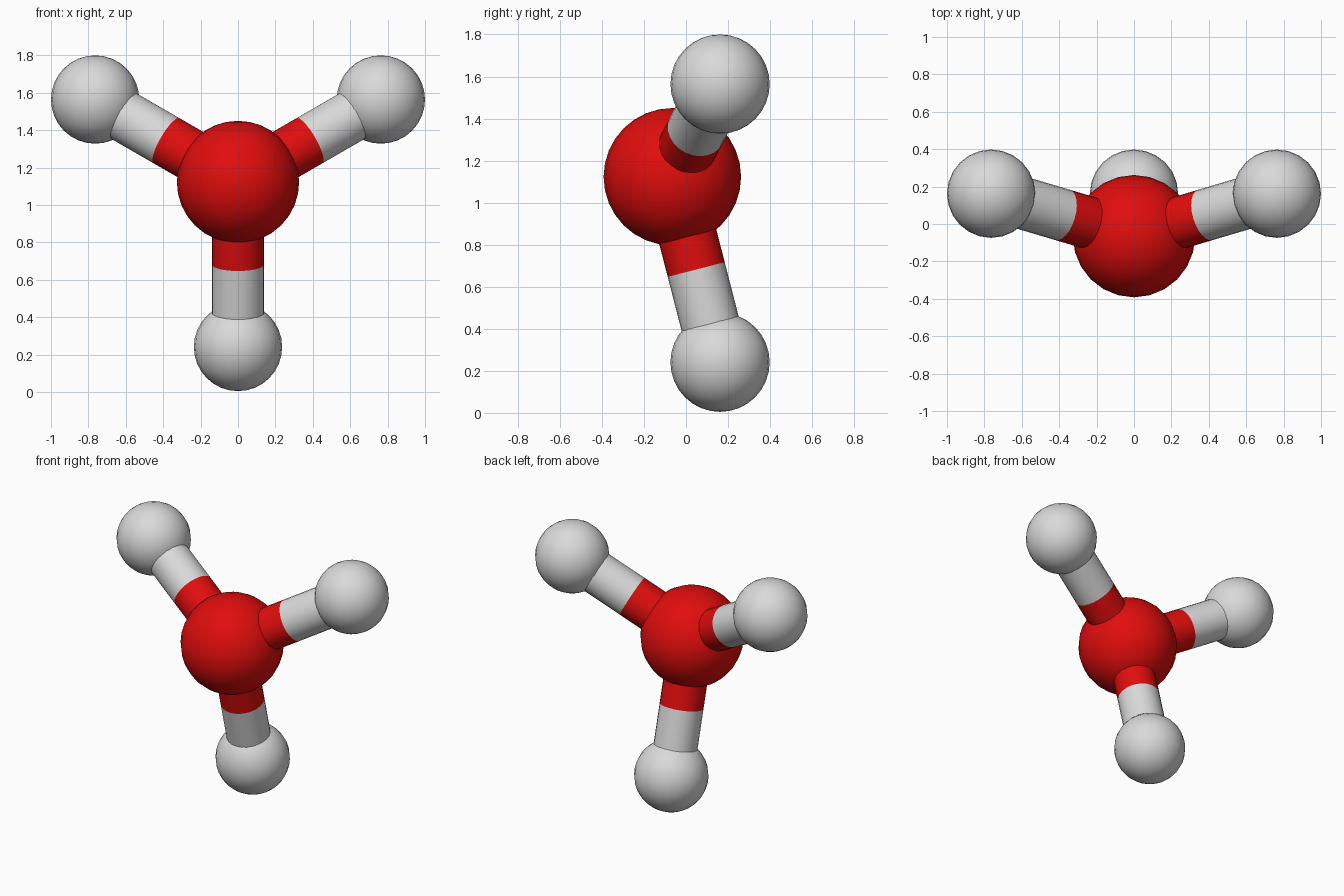
import bpy
import math
from mathutils import Vector

if "Cube" in bpy.data.objects:
    bpy.data.objects.remove(bpy.data.objects["Cube"], do_unlink=True)


def make_material(name, rgb):
    mat = bpy.data.materials.new(name)
    mat.use_nodes = True
    color = (*rgb, 1.0)
    mat.diffuse_color = color
    mat.node_tree.nodes["Principled BSDF"].inputs["Base Color"].default_value = color
    return mat


RED = make_material("red", (0.75, 0.004, 0.004))
WHITE = make_material("pale grey", (0.7, 0.7, 0.7))


def finish(name, mat):
    obj = bpy.context.object
    obj.name = name
    obj.data.materials.append(mat)
    bpy.ops.object.shade_smooth_by_angle(angle=math.radians(40))


def ball(name, center, radius, mat):
    bpy.ops.mesh.primitive_uv_sphere_add(
        segments=24, ring_count=16, radius=radius, location=center)
    finish(name, mat)


def rod(name, start, end, mat):
    axis = end - start
    bpy.ops.mesh.primitive_cylinder_add(
        vertices=24, radius=0.14, depth=axis.length,
        location=(start + end) / 2,
        rotation=axis.to_track_quat("Z", "Y").to_euler())
    finish(name, mat)


# Large central ball
core = Vector((0, -0.065, 1.123))
ball("central_ball", core, 0.327, RED)

# Three arms: each a two-colour rod, split halfway, with an outer ball
for side, angle in (("left", 30), ("right", 150), ("lower", 270)):
    a = math.radians(angle)
    tip = core + Vector((0.882 * math.cos(a), 0.227, 0.882 * math.sin(a)))
    middle = core.lerp(tip, 0.5)
    ball(side + "_outer_ball", tip, 0.236, WHITE)
    rod(side + "_inner_rod", core, middle, RED)
    rod(side + "_outer_rod", middle, tip, WHITE)
